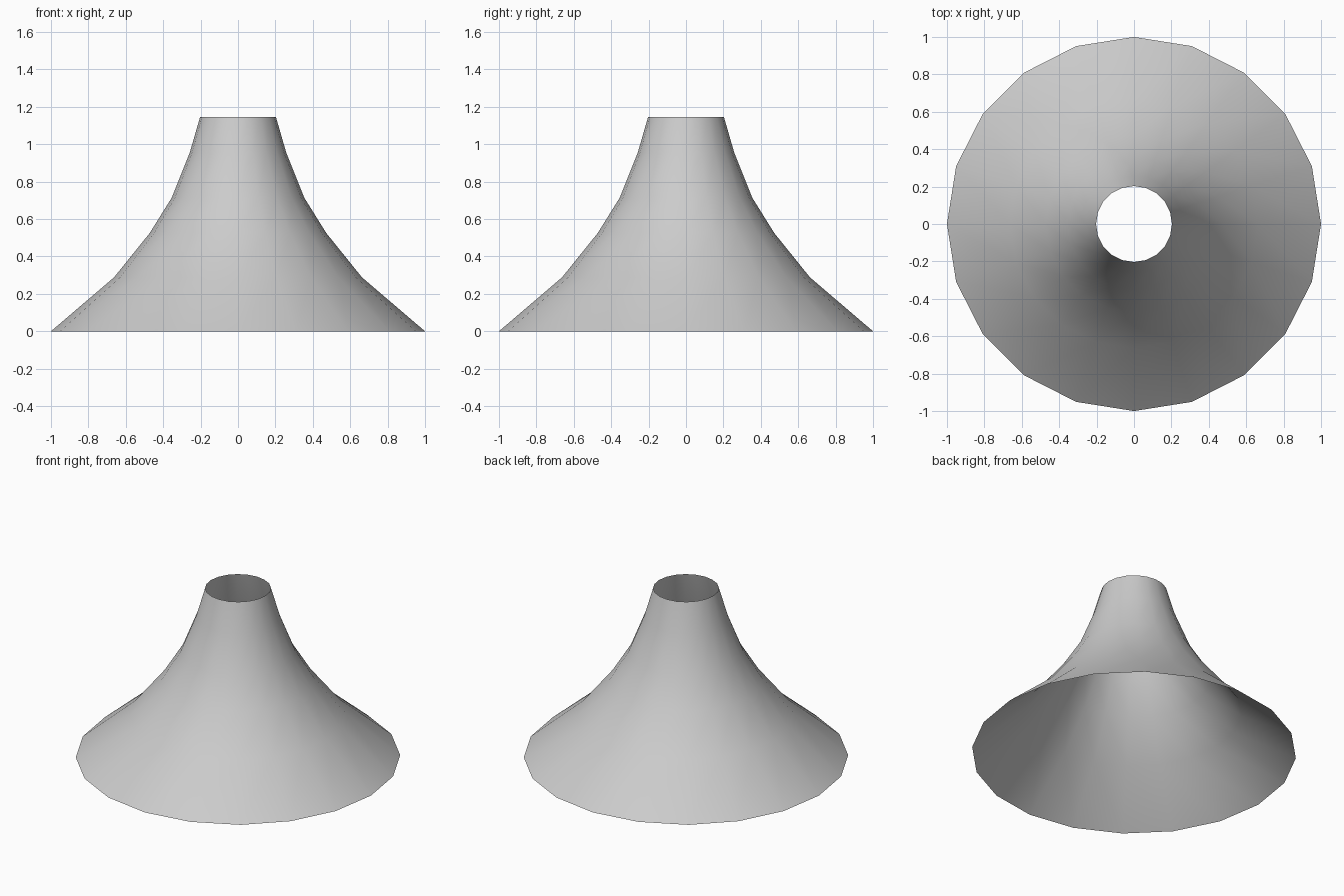
import bpy, bmesh
from math import sin, cos, tau

if "Cube" in bpy.data.objects:
    bpy.data.objects.remove(bpy.data.objects["Cube"])

SIDES = 20
# Profile of the flared wall: (radius, height)
PROFILE = [(1.0, 0.0), (0.663, 0.288), (0.472, 0.525),
           (0.355, 0.713), (0.258, 0.955), (0.203, 1.145)]

# Open flared cone, a single-sheet surface of revolution
bm = bmesh.new()
rings = [[bm.verts.new((r * cos(tau * i / SIDES), r * sin(tau * i / SIDES), z))
          for i in range(SIDES)] for r, z in PROFILE]
for low, high in zip(rings, rings[1:]):
    for i in range(SIDES):
        j = (i + 1) % SIDES
        face = bm.faces.new((low[i], low[j], high[j], high[i]))
        face.smooth = True

mesh = bpy.data.meshes.new("flared_cone")
bm.to_mesh(mesh)
bm.free()
bpy.context.collection.objects.link(bpy.data.objects.new("flared_cone", mesh))
